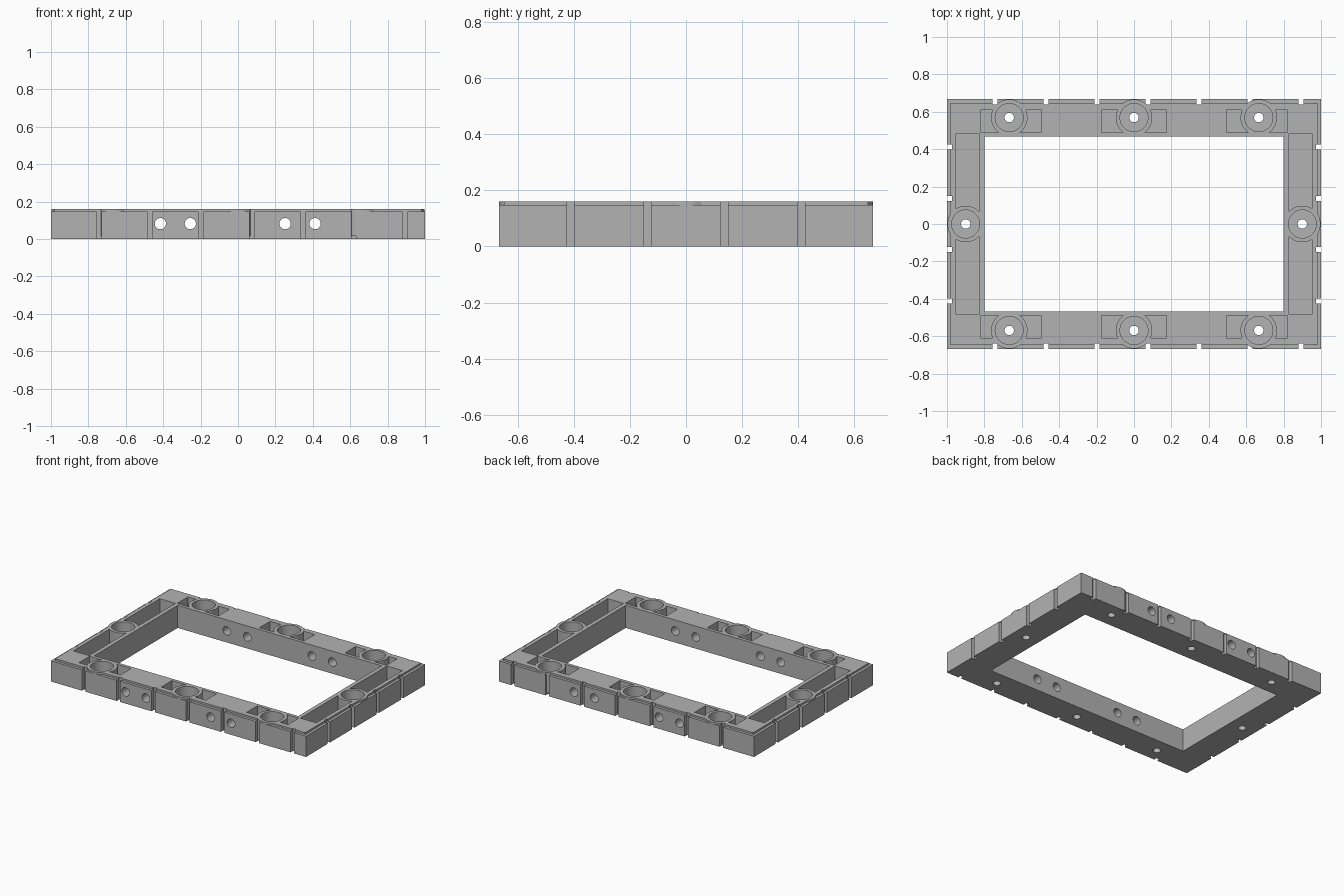
import bpy, bmesh
from mathutils import Matrix, Vector

cube = bpy.data.objects.get("Cube")
if cube:
    bpy.data.objects.remove(cube, do_unlink=True)

# Overall sizes
HX, HY, TOP = 1.0, 0.667, 0.16
STEP_Z, EDGE, FLOOR = 0.147, 0.027, 0.03
RING_R, WELL_R, SCREW_R, PEG_R = 0.0975, 0.075, 0.025, 0.03

stone = bpy.data.materials.new("plain_grey")
stone.use_nodes = True
grey = (0.45, 0.45, 0.45, 1)
stone.diffuse_color = grey
stone.node_tree.nodes["Principled BSDF"].inputs["Base Color"].default_value = grey


def add_box(bm, x0, x1, y0, y1, z0, z1):
    centre = Vector((x0 + x1, y0 + y1, z0 + z1)) / 2
    size = Matrix.Diagonal((x1 - x0, y1 - y0, z1 - z0, 1))
    bmesh.ops.create_cube(bm, size=1, matrix=Matrix.Translation(centre) @ size)


def add_cylinder(bm, x, y, z0, z1, radius):
    bmesh.ops.create_cone(bm, cap_ends=True, segments=48, radius1=radius, radius2=radius,
                          depth=z1 - z0, matrix=Matrix.Translation((x, y, (z0 + z1) / 2)))


def make_object(name, bm):
    bmesh.ops.recalc_face_normals(bm, faces=bm.faces)
    mesh = bpy.data.meshes.new(name)
    bm.to_mesh(mesh)
    bm.free()
    mesh.materials.append(stone)
    obj = bpy.data.objects.new(name, mesh)
    bpy.context.collection.objects.link(obj)
    return obj


def combine(target, bm, operation):
    helper = make_object("helper", bm)
    helper.hide_render = True
    mod = target.modifiers.new("shape", 'BOOLEAN')
    mod.object, mod.operation, mod.solver = helper, operation, 'EXACT'
    bpy.context.view_layer.objects.active = target
    bpy.ops.object.modifier_apply(modifier=mod.name)
    bpy.data.objects.remove(helper, do_unlink=True)


# Slab with a low step round its top edge
bm = bmesh.new()
add_box(bm, -HX, HX, -HY, HY, 0, STEP_Z)
bm.faces.ensure_lookup_table()
lid = max(bm.faces, key=lambda f: f.calc_center_median().z)
bmesh.ops.inset_region(bm, faces=[lid], thickness=EDGE)
raised = bmesh.ops.extrude_face_region(bm, geom=[lid])
bmesh.ops.translate(bm, vec=(0, 0, TOP - STEP_Z),
                    verts=[v for v in raised["geom"] if isinstance(v, bmesh.types.BMVert)])
if lid.is_valid:
    bmesh.ops.delete(bm, geom=[lid], context='FACES_ONLY')
frame = make_object("frame", bm)

# Central opening, joints between the blocks, and pockets
bm = bmesh.new()
add_box(bm, -0.8, 0.8, -0.467, 0.467, -1, 1)
for side in (-1, 1):
    for i in range(7):
        x = -0.743 + 0.2725 * i
        y0, y1 = sorted((side * (HY - EDGE), side * (HY + 0.1)))
        add_box(bm, x - 0.0135, x + 0.0135, y0, y1, -1, 1)
    for y in (-0.411, -0.137, 0.137, 0.411):
        x0, x1 = sorted((side * (HX - EDGE), side * (HX + 0.1)))
        add_box(bm, x0, x1, y - 0.0135, y + 0.0135, -1, 1)
    y0, y1 = sorted((side * 0.49, side * 0.61))
    for x0, x1 in ((-0.82, -0.495), (-0.175, 0.175), (0.495, 0.82)):
        add_box(bm, x0, x1, y0, y1, FLOOR, 1)
    x0, x1 = sorted((side * 0.829, side * 0.952))
    add_box(bm, x0, x1, -0.484, 0.484, FLOOR, 1)
combine(frame, bm, 'DIFFERENCE')

# Round sockets, their wells and the screw holes below
sockets = [(x, y) for x in (-0.667, 0, 0.667) for y in (-0.569, 0.569)]
sockets += [(-0.9, 0), (0.9, 0)]
for radius, z0, z1, operation in ((RING_R, FLOOR / 2, TOP, 'UNION'),
                                  (WELL_R, FLOOR, 1, 'DIFFERENCE'),
                                  (SCREW_R, -1, 1, 'DIFFERENCE')):
    bm = bmesh.new()
    for x, y in sockets:
        add_cylinder(bm, x, y, z0, z1, radius)
    combine(frame, bm, operation)

# Peg holes through the front and back rails
bm = bmesh.new()
for x in (-0.415, -0.255, 0.252, 0.412):
    add_cylinder(bm, x, -0.082, -1, 1, PEG_R)
bmesh.ops.rotate(bm, verts=bm.verts, cent=(0, 0, 0), matrix=Matrix.Rotation(-1.5707963, 3, 'X'))
combine(frame, bm, 'DIFFERENCE')
# Keep the curved walls smooth and the edges sharp
bpy.ops.object.select_all(action='DESELECT')
frame.select_set(True)
bpy.context.view_layer.objects.active = frame
bpy.ops.object.shade_smooth_by_angle(angle=0.5)
